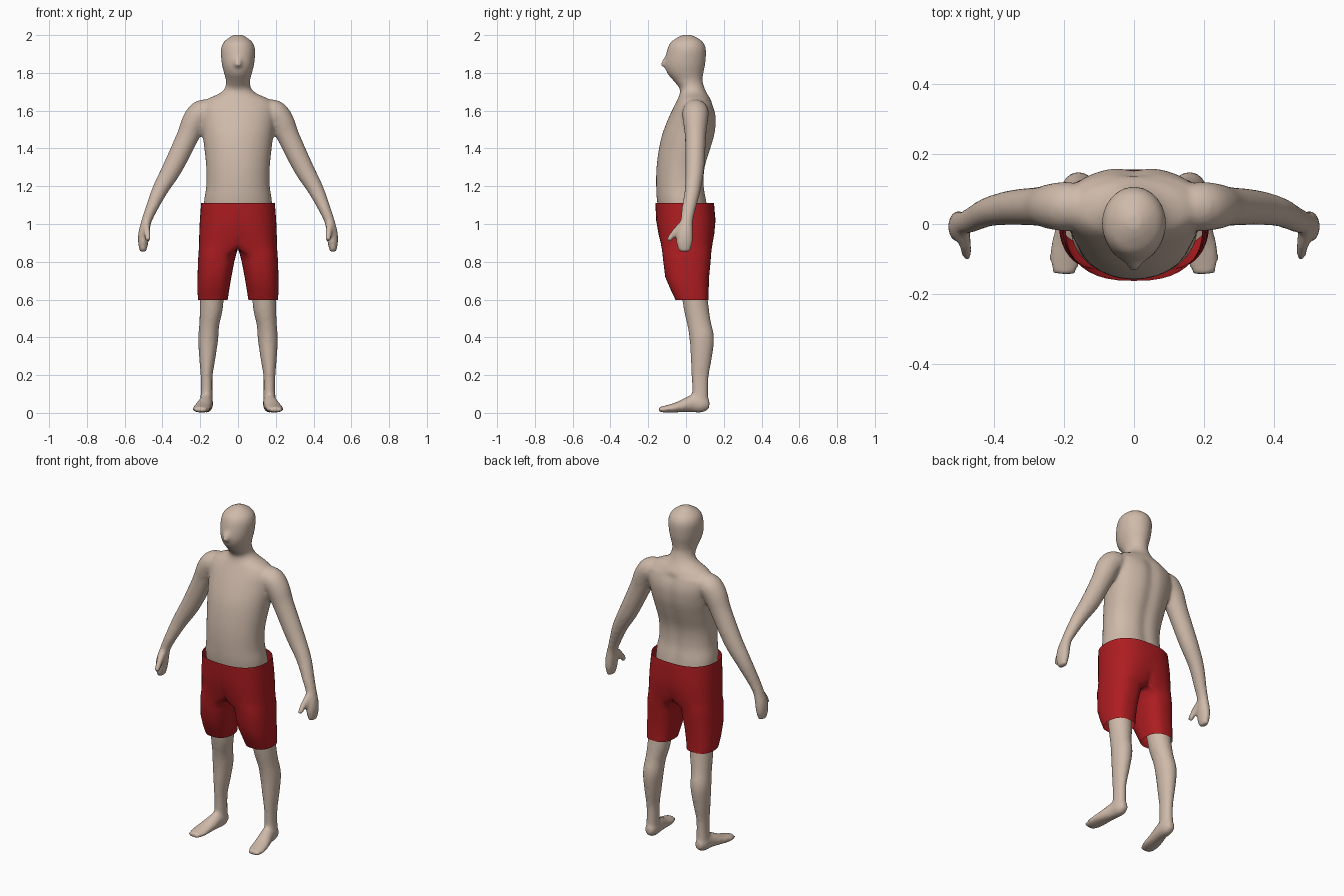
import bpy, bmesh, math
from mathutils import Vector


def material(name, rgb):
    m = bpy.data.materials.new(name)
    m.diffuse_color = (*rgb, 1)
    return m


def spline(rows, steps=4):
    """Catmull-Rom through rows of numbers."""
    rows = [Vector(r) for r in rows]
    p = [rows[0]] + rows + [rows[-1]]
    out = []
    for i in range(1, len(p) - 2):
        a, b, c, d = p[i - 1:i + 3]
        for k in range(steps):
            t = k / steps
            out.append(0.5 * (2 * b + (c - a) * t + (2 * a - 5 * b + 4 * c - d) * t * t
                              + (3 * b - a - 3 * c + d) * t ** 3))
    return out + [rows[-1]]


def power(v, e):
    return math.copysign(abs(v) ** e, v)


def loft(bm, rings, caps=True):
    """Skin a list of point rings with quads."""
    vs = [[bm.verts.new(p) for p in r] for r in rings]
    n = len(rings[0])
    faces = [bm.faces.new((a[i], a[(i + 1) % n], b[(i + 1) % n], b[i]))
             for a, b in zip(vs, vs[1:]) for i in range(n)]
    if caps:
        faces += [bm.faces.new(vs[0]), bm.faces.new(vs[-1])]
    bmesh.ops.recalc_face_normals(bm, faces=faces)
    return faces


def tube(bm, rows, v, side=1, n=24):
    """Limb along x, y, z with radius across and radius along axis v."""
    rows = spline(rows)
    v = Vector(v)
    rings = []
    for i, r in enumerate(rows):
        t = Vector(rows[min(i + 1, len(rows) - 1)][:3]) - Vector(rows[max(i - 1, 0)][:3])
        u = t.cross(v).normalized()
        w = u.cross(t).normalized()
        ring = []
        for k in range(n):
            a = math.tau * k / n
            p = Vector(r[:3]) + u * r[3] * math.cos(a) + w * r[4] * math.sin(a)
            ring.append((p.x * side, p.y, p.z))
        rings.append(ring)
    loft(bm, rings)


def finish(name, bm, mat):
    me = bpy.data.meshes.new(name)
    bm.to_mesh(me)
    bm.free()
    me.polygons.foreach_set("use_smooth", [True] * len(me.polygons))
    me.materials.append(mat)
    ob = bpy.data.objects.new(name, me)
    bpy.context.collection.objects.link(ob)
    return ob


skin = material("skin", (0.62, 0.49, 0.40))
red = material("red_cloth", (0.42, 0.012, 0.015))

# Torso, neck and head: z, half width, front y, back y
trunk = [(0.88, .15, -.09, .10), (1.0, .172, -.13, .122), (1.11, .18, -.152, .115),
         (1.2, .168, -.158, .10), (1.3, .168, -.156, .105), (1.4, .178, -.143, .135),
         (1.48, .188, -.124, .157), (1.56, .197, -.093, .163), (1.62, .198, -.065, .148),
         (1.66, .165, -.045, .13), (1.69, .10, -.033, .112), (1.72, .069, -.035, .098),
         (1.76, .064, -.068, .088), (1.80, .074, -.10, .092), (1.85, .086, -.112, .102),
         (1.92, .091, -.10, .106), (1.96, .078, -.083, .092), (1.986, .049, -.048, .06),
         (2.002, .02, -.015, .025)]
bm = bmesh.new()
rings = []
for z, hx, yf, yb in spline(trunk):
    e = 0.78 if z < 1.64 else 1.0
    ring = []
    for k in range(48):
        a = math.tau * k / 48
        x, s = hx * math.cos(a), math.sin(a)
        y = (yf + yb) / 2 + (yb - yf) / 2 * (power(s, e) if s > 0 else s)
        if s > 0 and z < 1.64:  # spine groove
            y -= 0.012 * math.exp(-(x / 0.035) ** 2)
        ring.append((x, y, z))
    rings.append(ring)
loft(bm, rings)

# Nose
tube(bm, [(0, -.08, 1.90, .018, .02), (0, -.108, 1.86, .018, .021),
          (0, -.126, 1.836, .012, .015)], (1, 0, 0))

arm = [(.13, .05, 1.595, .06, .06), (.19, .05, 1.59, .068, .07), (.23, .05, 1.545, .066, .066),
       (.268, .05, 1.46, .059, .056), (.345, .047, 1.30, .053, .05),
       (.413, .035, 1.18, .042, .042), (.463, .012, 1.07, .031, .036),
       (.486, .003, 1.01, .027, .034), (.498, -.005, .95, .030, .043),
       (.502, -.008, .90, .027, .043), (.503, -.008, .852, .017, .030)]
thumb = [(.488, -.015, 1.0, .02, .02), (.48, -.06, .955, .018, .018),
         (.475, -.093, .912, .014, .014)]
leg = [(.095, .015, .93, .06, .07), (.118, .02, .80, .072, .085), (.135, .04, .66, .066, .07),
       (.142, .055, .55, .061, .066), (.152, .07, .47, .053, .063),
       (.158, .084, .39, .053, .065), (.163, .08, .28, .042, .055),
       (.166, .075, .2, .032, .046), (.166, .075, .12, .031, .043),
       (.168, .075, .04, .034, .045)]
foot = [(.166, .124, .044, .022, .02), (.167, .09, .046, .044, .035), (.17, .04, .049, .047, .037),
        (.178, 0, .041, .038, .041), (.188, -.05, .029, .027, .046),
        (.196, -.10, .021, .02, .046), (.2, -.143, .017, .013, .032)]
for side in (1, -1):
    tube(bm, arm, (0, 1, 0), side)
    tube(bm, thumb, (1, 0, 0), side)
    tube(bm, leg, (0, 1, 0), side)
    tube(bm, foot, (1, 0, 0), side)

# Fuse the parts into one smooth skin
body = finish("body", bm, skin)
rm = body.modifiers.new("fuse", "REMESH")
rm.mode = "VOXEL"
rm.voxel_size = 0.01
rm.use_smooth_shade = True
sm = body.modifiers.new("soften", "SMOOTH")
sm.factor = 0.5
sm.iterations = 5

# Shorts, one half: z, outer x, centre x, inner x, front y, back y (inner clamps at the seam)
half = [(1.112, .195, 0, -.195, -.162, .148), (1.02, .202, 0, -.2, -.158, .156),
        (.95, .205, .03, -.2, -.146, .15), (.90, .206, .06, -.14, -.134, .141),
        (.868, .207, .085, -.06, -.128, .136), (.845, .209, .105, .008, -.125, .133),
        (.80, .212, .11, .02, -.12, .13), (.72, .214, .12, .035, -.11, .122),
        (.65, .215, .13, .047, -.08, .12), (.597, .211, .133, .055, -.055, .12)]
bm = bmesh.new()
rings = []
for z, xo, xc, xi, yf, yb in half:
    ring = []
    for k in range(40):
        a = math.tau * k / 40
        c, s = power(math.cos(a), .78), power(math.sin(a), .85)
        x = xc + c * ((xo - xc) if c > 0 else (xc - xi))
        x = max(0.0, x)
        ring.append((x if x > 1e-5 else 0.0, (yf + yb) / 2 + s * (yb - yf) / 2, z))
    rings.append(ring)
faces = loft(bm, rings, caps=False)
seam = [f for f in faces if all(v.co.x < 1e-5 for v in f.verts)]
bmesh.ops.delete(bm, geom=seam, context="FACES")
shorts = finish("shorts", bm, red)
mir = shorts.modifiers.new("mirror", "MIRROR")
mir.use_clip = True
mir.merge_threshold = 0.0005
